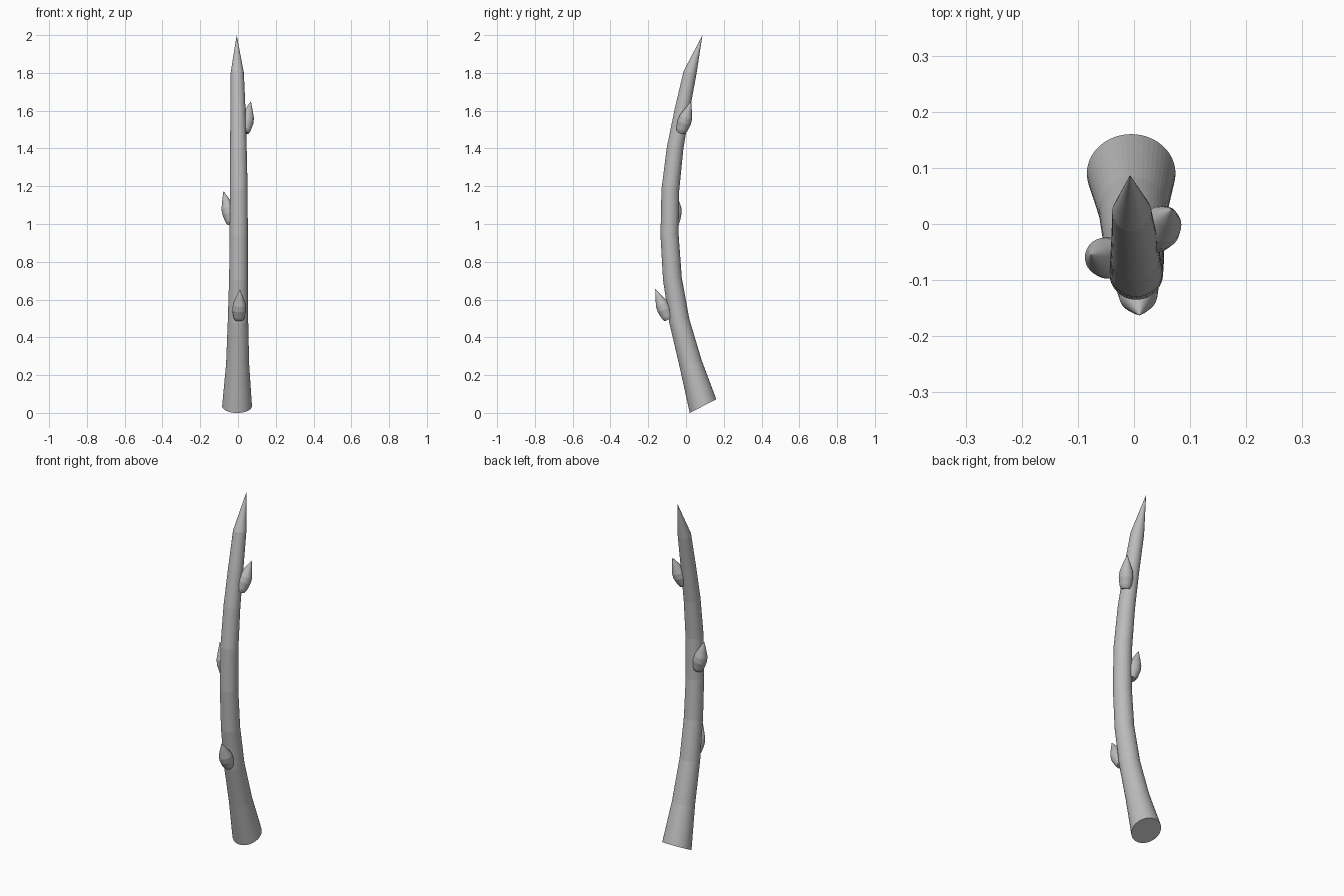
import bpy, bmesh
from mathutils import Vector

cube = bpy.data.objects.get("Cube")
if cube:
    bpy.data.objects.remove(cube)

grey = bpy.data.materials.new("bark_grey")
grey.use_nodes = True
grey.diffuse_color = (0.5, 0.5, 0.5, 1)
grey.node_tree.nodes["Principled BSDF"].inputs["Base Color"].default_value = (0.5, 0.5, 0.5, 1)


def tube(name, stations, sides, first_axis=None):
    """Skin rings (centre, radius) along a path; the last station is a point."""
    bm = bmesh.new()
    pts = [Vector(c) for c, r in stations]
    rings = []
    for i, (c, r) in enumerate(stations[:-1]):
        axis = pts[i + 1] - pts[max(i - 1, 0)]
        if i == 0 and first_axis:
            axis = Vector(first_axis)
        ring = bmesh.ops.create_circle(bm, segments=sides, radius=r)["verts"]
        # Tilt each ring by the smallest turn from vertical, so seams stay aligned
        turn = Vector((0, 0, 1)).rotation_difference(axis)
        for v in ring:
            v.co = turn @ v.co + pts[i]
        rings.append(ring)
    tip = bm.verts.new(pts[-1])
    bm.faces.new(rings[0][::-1])
    for k in range(sides):
        n = (k + 1) % sides
        for a, b in zip(rings, rings[1:]):
            bm.faces.new((a[k], a[n], b[n], b[k]))
        bm.faces.new((rings[-1][k], rings[-1][n], tip))
    bmesh.ops.recalc_face_normals(bm, faces=bm.faces)
    mesh = bpy.data.meshes.new(name)
    bm.to_mesh(mesh)
    bm.free()
    mesh.materials.append(grey)
    obj = bpy.data.objects.new(name, mesh)
    bpy.context.collection.objects.link(obj)
    return obj


# Curved, tapering stem with a sharpened top
tube("stem", [
    ((-0.005, 0.09, 0.036), 0.079),
    ((-0.002, 0.025, 0.26), 0.061),
    ((0, -0.035, 0.485), 0.054),
    ((0.003, -0.072, 0.71), 0.05),
    ((0.004, -0.087, 0.94), 0.048),
    ((0.004, -0.083, 1.18), 0.047),
    ((0.002, -0.058, 1.4), 0.044),
    ((0, -0.021, 1.6), 0.04),
    ((-0.004, 0.021, 1.8), 0.035),
    ((-0.007, 0.087, 2.0), 0),
], 48, (0, -0.46, 0.89))

# Pointed buds: distance along the axis and radius
BUD = [(0, 0.024), (0.1, 0.031), (0.33, 0.037), (0.5, 0.034), (0.75, 0.018), (1, 0)]


def bud(name, base, tip):
    base, tip = Vector(base), Vector(tip)
    tube(name, [(base.lerp(tip, t), r) for t, r in BUD], 32)


bud("lower_front_bud", (0.005, -0.092, 0.495), (0.01, -0.163, 0.655))
bud("middle_right_bud", (-0.032, -0.063, 1.0), (-0.077, -0.055, 1.175))
bud("upper_left_bud", (0.034, -0.027, 1.485), (0.068, 0.027, 1.65))
